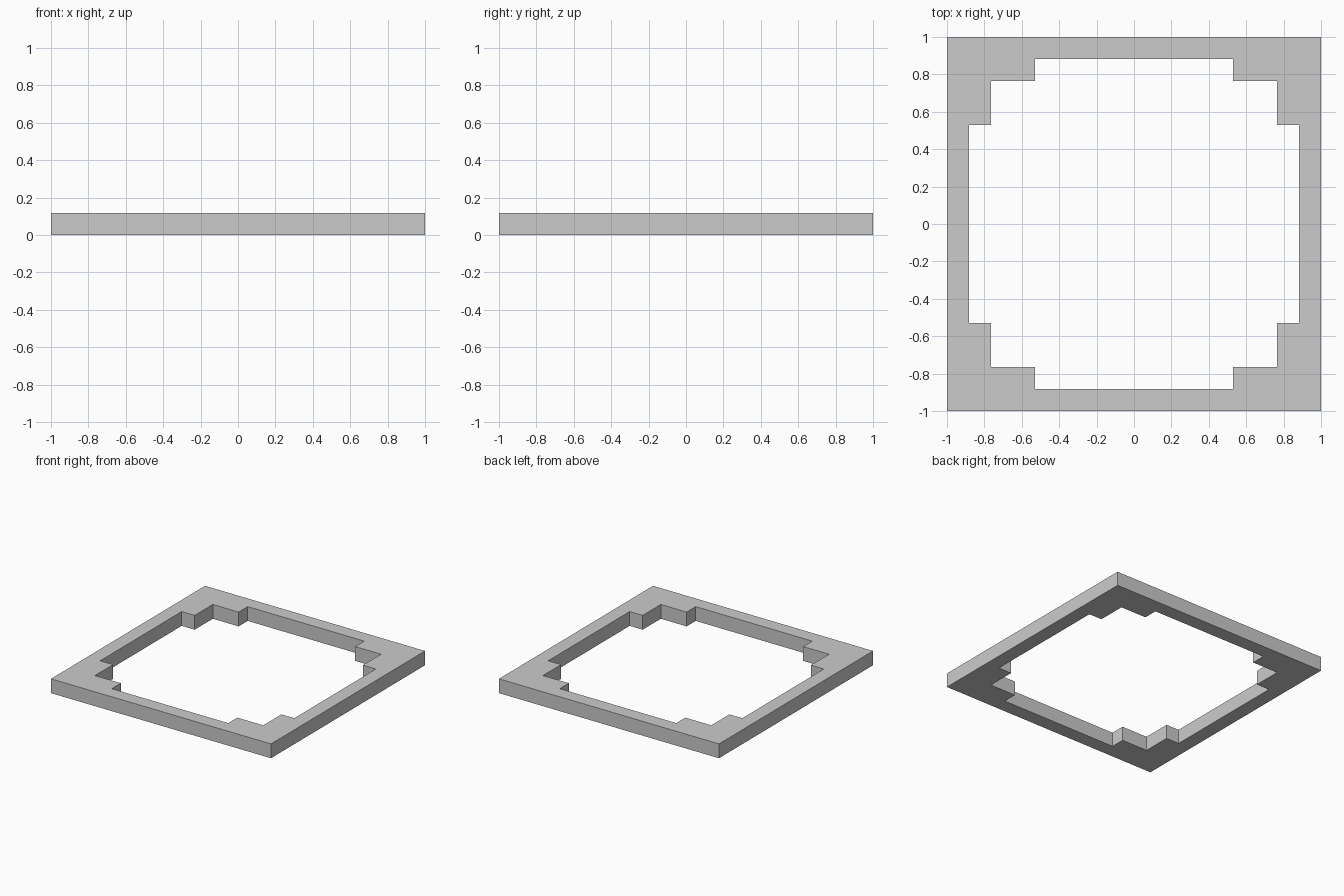
import bpy, bmesh
from mathutils import Matrix
from math import radians

if "Cube" in bpy.data.objects:
    bpy.data.objects.remove(bpy.data.objects["Cube"])

U = 2 / 17            # one block unit
H = U                 # frame thickness

# One mitred side of the square frame, with the stepped corner at each end
half = [(1, -1), (13/17, -13/17), (9/17, -13/17), (9/17, -15/17)]
profile = half + [(-x, y) for x, y in reversed(half)]

# Four sides turned around the centre, welded into one ring and extruded up
bm = bmesh.new()
for k in range(4):
    rot = Matrix.Rotation(radians(90 * k), 4, 'Z')
    bm.faces.new([bm.verts.new(rot @ bm.verts.new((x, y, 0)).co) for x, y in profile])
bmesh.ops.delete(bm, geom=[v for v in bm.verts if not v.link_faces], context='VERTS')
bmesh.ops.remove_doubles(bm, verts=bm.verts[:], dist=1e-4)
ext = bmesh.ops.extrude_face_region(bm, geom=bm.faces[:], use_keep_orig=True)
top = [g for g in ext['geom'] if isinstance(g, bmesh.types.BMVert)]
bmesh.ops.translate(bm, verts=top, vec=(0, 0, H))
bmesh.ops.recalc_face_normals(bm, faces=bm.faces[:])

mesh = bpy.data.meshes.new("stepped_square_frame")
bm.to_mesh(mesh)
bm.free()
bpy.context.collection.objects.link(bpy.data.objects.new("stepped_square_frame", mesh))
